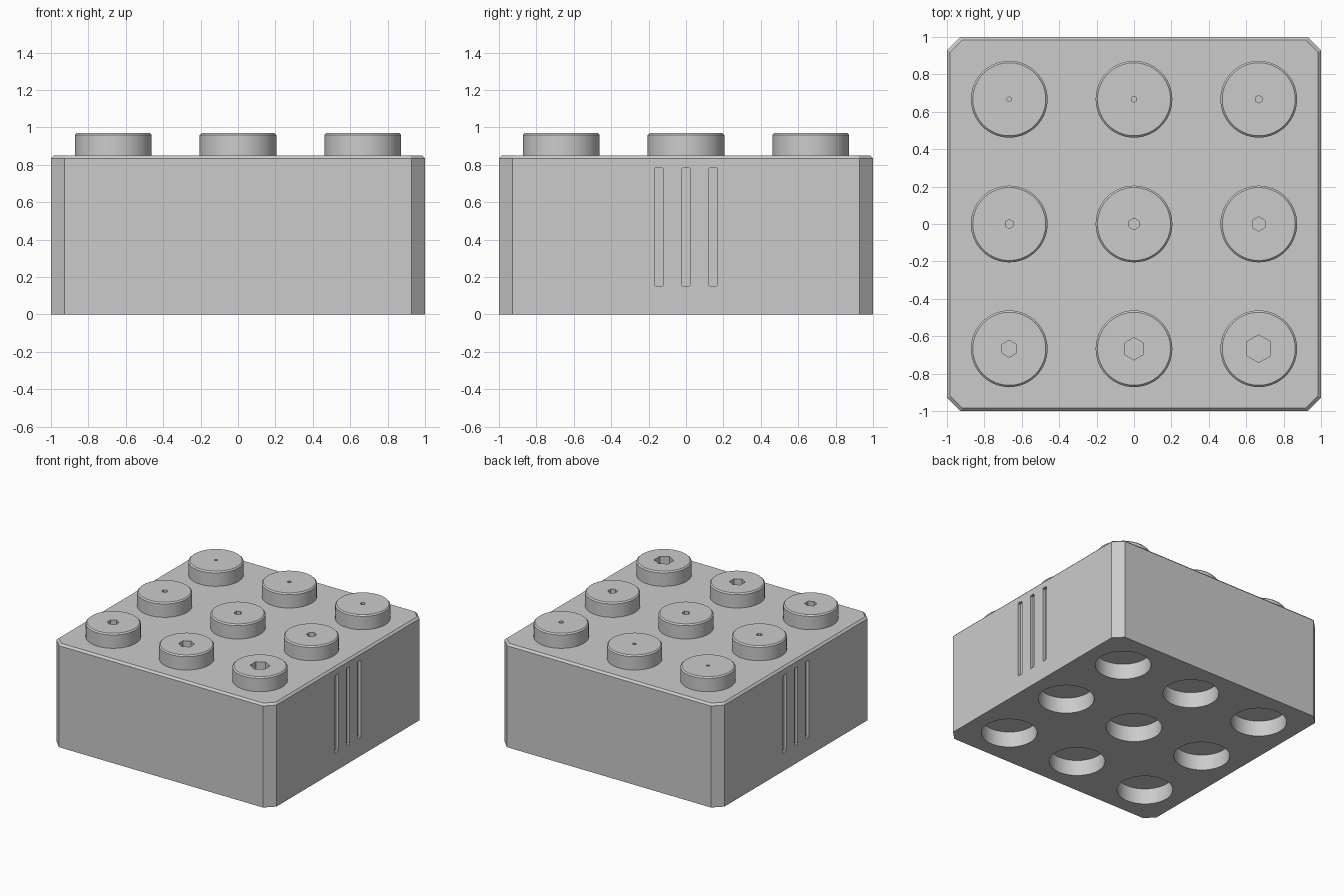
import bpy, bmesh, math

cube = bpy.data.objects.get("Cube")
if cube:
    bpy.data.objects.remove(cube, do_unlink=True)

GREY = (0.6, 0.6, 0.6, 1)
grey = bpy.data.materials.new("plain grey")
grey.diffuse_color = GREY
grey.use_nodes = True
grey.node_tree.nodes["Principled BSDF"].inputs["Base Color"].default_value = GREY

PITCH, STUD_R, TOP = 0.667, 0.205, 0.85


def loft(name, rings):
    """Solid skinned through matching rings, from the bottom up."""
    bm = bmesh.new()
    loops = [[bm.verts.new(p) for p in ring] for ring in rings]
    n = len(loops[0])
    for low, high in zip(loops, loops[1:]):
        for i in range(n):
            j = (i + 1) % n
            bm.faces.new((low[i], low[j], high[j], high[i]))
    bm.faces.new(loops[0][::-1])
    bm.faces.new(loops[-1])
    mesh = bpy.data.meshes.new(name)
    bm.to_mesh(mesh)
    bm.free()
    mesh.materials.append(grey)
    obj = bpy.data.objects.new(name, mesh)
    bpy.context.collection.objects.link(obj)
    return obj


def circle(x, y, z, r, n):
    steps = [math.tau * (i / n) + math.pi / 2 for i in range(n)]
    return [(x + r * math.cos(a), y + r * math.sin(a), z) for a in steps]


def cut_square(half, corner, z):
    """Square outline with clipped corners."""
    c = half - corner
    return [(half, -c, z), (half, c, z), (c, half, z), (-c, half, z),
            (-half, c, z), (-half, -c, z), (-c, -half, z), (c, -half, z)]


def smooth(obj):
    bpy.ops.object.select_all(action="DESELECT")
    obj.select_set(True)
    bpy.context.view_layer.objects.active = obj
    bpy.ops.object.shade_smooth_by_angle(angle=math.radians(30))


def carve(obj, cutters):
    """Subtract the cutters, bake the result and discard them."""
    for cutter in cutters:
        cutter.hide_render = True
        mod = obj.modifiers.new("carve", "BOOLEAN")
        mod.operation, mod.solver, mod.object = "DIFFERENCE", "EXACT", cutter
    bpy.context.view_layer.update()
    graph = bpy.context.evaluated_depsgraph_get()
    baked = bpy.data.meshes.new_from_object(obj.evaluated_get(graph))
    obj.modifiers.clear()
    obj.data = baked
    for cutter in cutters:
        bpy.data.objects.remove(cutter, do_unlink=True)
    smooth(obj)


# Block with clipped corners and a small chamfer round the top
body = loft("body", [cut_square(1, 0.072, 0), cut_square(1, 0.072, TOP - 0.016),
                     cut_square(0.984, 0.065, TOP)])
cutters = []

# Round sockets underneath
for row in range(3):
    for col in range(3):
        x, y = (col - 1) * PITCH, (1 - row) * PITCH
        cutters.append(loft("socket_cutter", [circle(x, y, z, 0.21, 64) for z in (-0.1, 0.13)]))

# Three upright grooves on each side
for side in (-1, 1):
    for y in (-0.145, 0, 0.145):
        rings = []
        for x in (0.975, 1.05):
            w, low, high, c = 0.022, 0.15, 0.785, 0.006
            ring = [(y - w + c, low), (y + w - c, low), (y + w, low + c), (y + w, high - c),
                    (y + w - c, high), (y - w + c, high), (y - w, high - c), (y - w, low + c)]
            rings.append([(side * x, b, z) for b, z in ring])
        cutters.append(loft("groove_cutter", rings if side > 0 else rings[::-1]))
carve(body, cutters)

# Studs, each with a hexagonal recess, growing from back right to front left
recess_sizes = (1.5, 2, 2.5, 3, 4, 5, 6, 8, 10)
for i, size in enumerate(recess_sizes):
    x, y = (i % 3 - 1) * PITCH, (1 - i // 3) * PITCH
    stud = loft("stud_%d" % (i + 1), [
        circle(x, y, TOP - 0.01, STUD_R, 64), circle(x, y, 0.96, STUD_R, 64),
        circle(x, y, 0.97, STUD_R - 0.01, 64)])
    r = 0.0072 * size + 0.002
    carve(stud, [loft("recess_cutter", [circle(x, y, z, r, 6) for z in (0.87, 1.05)])])
